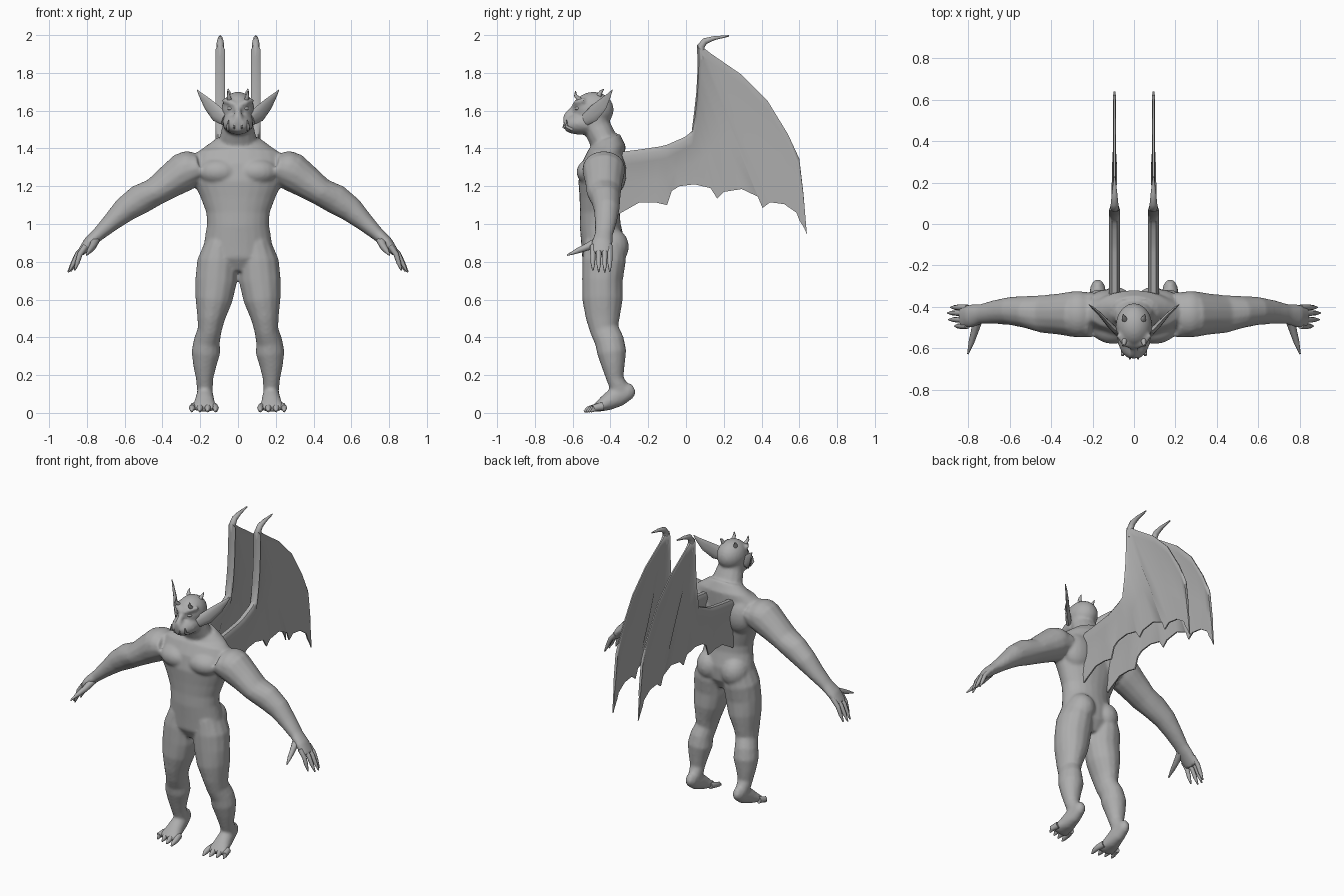
import bpy, bmesh, math
from mathutils import Vector, Matrix

skin = bpy.data.materials.new("grey_skin")
skin.diffuse_color = (0.42, 0.42, 0.42, 1)
X, Y, Z = Vector((1, 0, 0)), Vector((0, 1, 0)), Vector((0, 0, 1))


def tube(bm, rings, ref, side=1, n=14):
    """Loft of ellipses (x, y, z, radius along ref, other radius)."""
    pts = [Vector((r[0] * side, r[1], r[2])) for r in rings]
    loops = []
    for i, p in enumerate(pts):
        t = (pts[min(i + 1, len(pts) - 1)] - pts[max(i - 1, 0)]).normalized()
        u = (ref - t * ref.dot(t)).normalized()
        v = t.cross(u)
        loops.append([bm.verts.new(p + u * rings[i][3] * math.cos(a) + v * rings[i][4] * math.sin(a))
                      for a in (2 * math.pi * k / n for k in range(n))])
    faces = [bm.faces.new((a[k], a[(k + 1) % n], b[(k + 1) % n], b[k]))
             for a, b in zip(loops, loops[1:]) for k in range(n)]
    faces += [bm.faces.new(loops[0]), bm.faces.new(loops[-1])]
    bmesh.ops.recalc_face_normals(bm, faces=faces)


def ball(bm, c, r, side=1):
    m = Matrix.Translation((c[0] * side, c[1], c[2])) @ Matrix.Diagonal((*r, 1))
    bmesh.ops.create_uvsphere(bm, u_segments=20, v_segments=12, radius=1, matrix=m)


def finish(name, bm, mirror=True, angle=60):
    me = bpy.data.meshes.new(name)
    bm.to_mesh(me)
    bm.free()
    ob = bpy.data.objects.new(name, me)
    bpy.context.collection.objects.link(ob)
    me.materials.append(skin)
    bpy.ops.object.select_all(action='DESELECT')
    ob.select_set(True)
    bpy.context.view_layer.objects.active = ob
    bpy.ops.object.shade_smooth_by_angle(angle=math.radians(angle))
    if mirror:
        ob.modifiers.new("mirror", 'MIRROR').use_mirror_merge = False
    return ob


# Body: torso, head, arms and legs fused by a voxel remesh
bm = bmesh.new()
torso = [(.75, .09, -.44, .07), (.82, .18, -.44, .11), (.9, .18, -.44, .115), (1, .164, -.455, .108),
         (1.06, .168, -.455, .106), (1.14, .198, -.45, .114), (1.22, .235, -.45, .12),
         (1.3, .25, -.44, .115), (1.37, .23, -.42, .1), (1.41, .175, -.41, .09), (1.45, .115, -.425, .08)]
tube(bm, [(0, cy, z, rx, ry) for z, rx, cy, ry in torso], X, n=24)
tube(bm, [(0, -.41, 1.38, .13, .09), (0, -.44, 1.45, .1, .075), (0, -.475, 1.52, .082, .075),
          (0, -.49, 1.58, .08, .075)], X)
ball(bm, (0, -.49, 1.605), (.088, .108, .095))                       # cranium
tube(bm, [(0, -.52, 1.535, .085, .065), (0, -.58, 1.53, .078, .058),
          (0, -.62, 1.525, .06, .046), (0, -.645, 1.52, .036, .028)], X)   # muzzle
tube(bm, [(0, -.58, 1.63, .014, .014), (0, -.625, 1.58, .02, .018), (0, -.64, 1.555, .024, .016)], X)
for s in (1, -1):
    ball(bm, (.1, -.49, 1.275), (.115, .09, .075), s)                # chest
    ball(bm, (.27, -.435, 1.295), (.09, .112, .09), s)               # shoulder
    ball(bm, (.09, -.4, .88), (.088, .098, .1), s)                   # buttock
    ball(bm, (.12, -.39, 1.27), (.11, .075, .12), s)                 # shoulder blade
    tube(bm, [(.01, -.592, 1.628, .014, .014), (.045, -.577, 1.645, .016, .016),
              (.078, -.535, 1.655, .012, .012)], Z, s)               # brow
    tube(bm, [(.2, -.44, 1.3, .11, .08), (.29, -.435, 1.275, .112, .105), (.36, -.435, 1.225, .1, .09),
              (.44, -.435, 1.17, .092, .075), (.52, -.425, 1.13, .078, .08), (.6, -.42, 1.075, .068, .068),
              (.67, -.425, 1.01, .058, .05), (.74, -.435, .945, .048, .036), (.79, -.445, .9, .056, .032),
              (.835, -.447, .845, .055, .02)], Y, s)                 # arm and palm
    tube(bm, [(.095, -.43, .9, .11, .08), (.108, -.435, .8, .116, .11), (.116, -.443, .7, .108, .112),
              (.128, -.442, .6, .108, .1), (.143, -.44, .5, .09, .074), (.15, -.432, .44, .077, .064),
              (.165, -.405, .38, .078, .07), (.17, -.393, .32, .078, .077), (.176, -.385, .25, .062, .062),
              (.177, -.375, .18, .046, .046), (.175, -.348, .12, .05, .042), (.175, -.335, .1, .035, .03)], Y, s)
    tube(bm, [(.175, -.275, .13, .018, .025), (.175, -.3, .118, .035, .045), (.175, -.36, .09, .045, .058),
              (.177, -.42, .055, .055, .045), (.18, -.47, .03, .066, .026), (.181, -.49, .022, .06, .016)], X, s)
body = finish("body", bm, mirror=False, angle=80)
rm = body.modifiers.new("fuse", 'REMESH')
rm.mode, rm.voxel_size, rm.use_smooth_shade = 'VOXEL', 0.0095, True
sm = body.modifiers.new("relax", 'SMOOTH')
sm.factor, sm.iterations = 0.5, 5

# Fingers and thumb
bm = bmesh.new()
for y, tip in ((-.493, .865), (-.462, .895), (-.43, .9), (-.403, .885)):
    k = (tip - .82) / .08
    tube(bm, [(.805, y, .885, .014, .016), (.82 + .03 * k, y, .84, .014, .014),
              (.82 + .055 * k, y, .8 - .01 * k, .012, .012), (tip, y, .765 - .02 * k, .004, .004)], Y, n=8)
tube(bm, [(.755, -.46, .915, .022, .025), (.77, -.52, .88, .02, .018), (.785, -.57, .86, .015, .014),
          (.802, -.628, .835, .004, .004)], Z, n=8)
finish("fingers", bm)

# Toes with claws
bm = bmesh.new()
for k in range(4):
    x0, x1, y1 = .13 + .034 * k, .118 + .042 * k, -.54 + .012 * k
    tube(bm, [(x0, -.44, .035, .02, .022), (x1, -.49, .026, .017, .018),
              (x1, y1 + .02, .018, .013, .015), (x1, y1, .007, .004, .005)], X, n=8)
finish("toes", bm)

# Ears
bm = bmesh.new()
tube(bm, [(.07, -.53, 1.555, .035, .02), (.115, -.49, 1.585, .045, .014), (.16, -.44, 1.635, .034, .009),
          (.195, -.408, 1.68, .015, .006), (.217, -.39, 1.71, .002, .002)], Z, n=10)
finish("ears", bm)

# Small horns on brow and crown, and tusks
bm = bmesh.new()
for horn in ([(.045, -.56, 1.655, .014, .014), (.05, -.585, 1.68, .009, .009), (.052, -.585, 1.705, .002, .002)],
             [(.045, -.46, 1.68, .014, .014), (.05, -.45, 1.7, .009, .009), (.052, -.435, 1.715, .002, .002)],
             [(.052, -.6, 1.5, .01, .01), (.055, -.632, 1.515, .008, .008), (.05, -.632, 1.55, .002, .002)],
             [(.02, -.635, 1.505, .006, .006), (.02, -.65, 1.512, .005, .005), (.02, -.648, 1.53, .001, .001)]):
    tube(bm, horn, X, n=8)
finish("horns_and_tusks", bm)

# Eyes
bm = bmesh.new()
ball(bm, (.038, -.572, 1.612), (.02, .016, .011))
finish("eyes", bm)

# Wings: leading edge (y, z) paired with scalloped lower edge (y, z)
pairs = [(-.36, 1.38, -.36, 1.05), (-.24, 1.395, -.245, 1.115), (-.14, 1.41, -.165, 1.115),
         (-.1, 1.42, -.1, 1.1), (-.03, 1.45, -.075, 1.175), (0, 1.465, -.035, 1.2), (.03, 1.49, .045, 1.21),
         (.045, 1.61, .13, 1.19), (.055, 1.7, .165, 1.135), (.06, 1.8, .2, 1.17), (.06, 1.87, .295, 1.185),
         (.06, 1.945, .38, 1.145), (.09, 1.935, .405, 1.085), (.135, 1.9, .445, 1.115),
         (.295, 1.79, .52, 1.105), (.43, 1.655, .585, 1.06), (.54, 1.475, .6, 1.02),
         (.6, 1.345, .625, .98), (.622, 1.16, .64, .945)]
bm = bmesh.new()
loops = []
for i, (y0, z0, y1, z1) in enumerate(pairs):
    thick = .026 if i < 12 else .016 if i == 12 else .008
    rib = .012 if i in (0, 3, 8, 12) else .005
    length = math.hypot(y1 - y0, z1 - z0)
    profile = [(0, thick * .5), (min(.025 / length, .2), thick), (min(.07 / length, .4), thick * .6),
               (.6, rib), (1, .004)]
    loop = [(f, h) for f, h in profile] + [(f, -h) for f, h in reversed(profile)]
    loops.append([bm.verts.new((.094 + h, y0 + (y1 - y0) * f, z0 + (z1 - z0) * f)) for f, h in loop])
for a, b in zip(loops, loops[1:]):
    for k in range(10):
        bm.faces.new((a[k], a[(k + 1) % 10], b[(k + 1) % 10], b[k]))
bm.faces.new(loops[0])
bm.faces.new(loops[-1])
bmesh.ops.recalc_face_normals(bm, faces=bm.faces)
finish("wings", bm, angle=50)

# Hooked claw on top of each wing
bm = bmesh.new()
tube(bm, [(.094, .08, 1.87, .02, .02), (.094, .078, 1.94, .02, .022), (.094, .1, 1.968, .018, .018),
          (.094, .15, 1.984, .013, .011), (.094, .228, 1.996, .004, .004)], X, n=10)
finish("wing_claws", bm)
